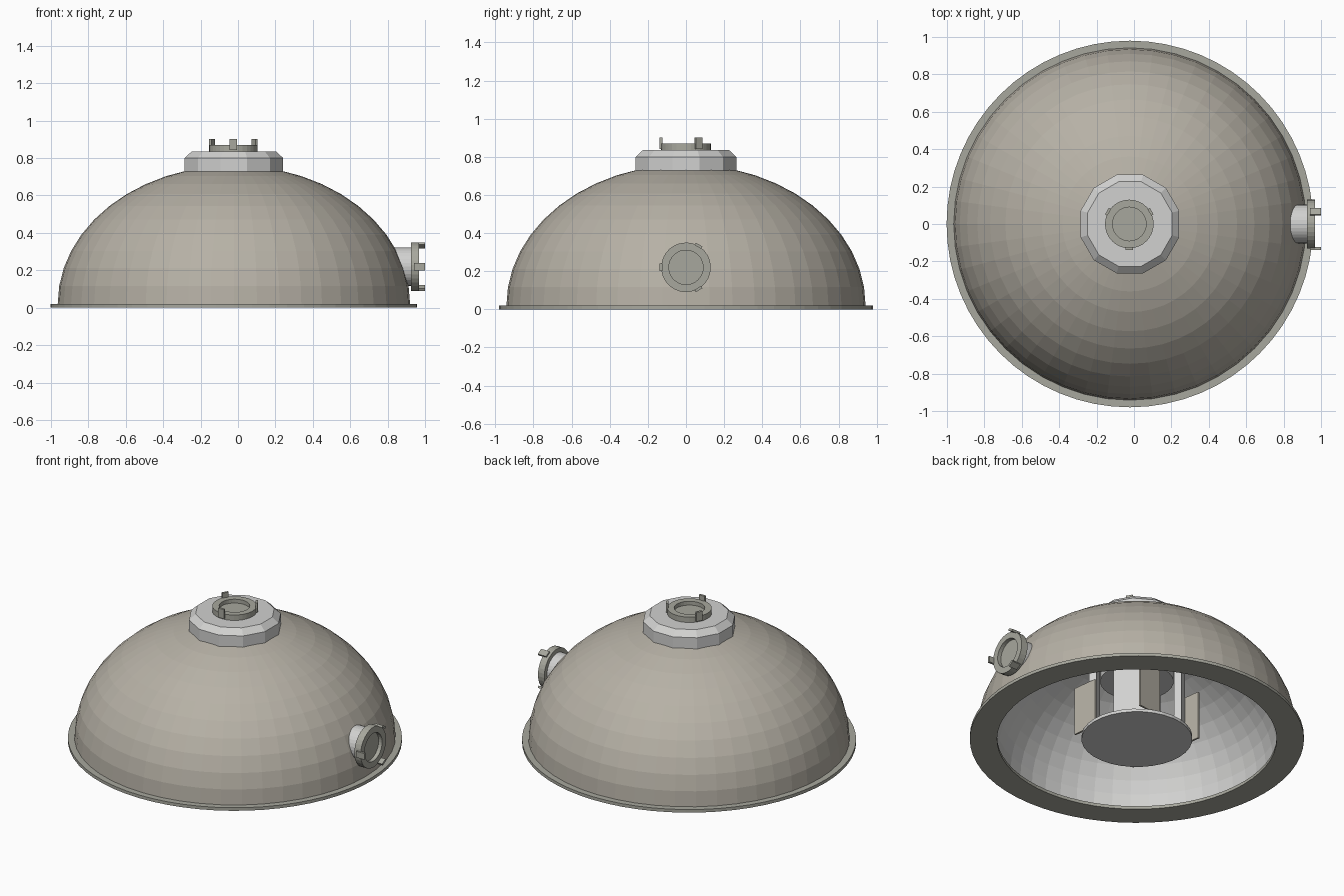
import bpy, math
from mathutils import Matrix, Vector

cube = bpy.data.objects.get("Cube")
if cube:
    bpy.data.objects.remove(cube, do_unlink=True)

CX = -0.022  # dome axis


def material(name, rgb):
    m = bpy.data.materials.new(name)
    m.use_nodes = True
    m.diffuse_color = (*rgb, 1)
    m.node_tree.nodes["Principled BSDF"].inputs["Base Color"].default_value = (*rgb, 1)
    return m


TAUPE = material("warm taupe", (0.47, 0.44, 0.38))
STONE = material("stone grey", (0.39, 0.39, 0.34))
LIGHT = material("light grey", (0.64, 0.64, 0.63))


def build(name, verts, faces, mats, place=Matrix()):
    me = bpy.data.meshes.new(name)
    me.from_pydata(verts, [], faces)
    for m in mats:
        me.materials.append(m)
    ob = bpy.data.objects.new(name, me)
    ob.matrix_world = place
    bpy.context.collection.objects.link(ob)
    return ob


def lathe(name, profile, sides, mats, place, loop=False, turn=0.0):
    """Spin (radius, height) points around z; points on the axis become poles."""
    verts, rings, faces = [], [], []
    for r, z in profile:
        n = 1 if r < 1e-6 else sides
        rings.append((len(verts), n))
        for i in range(n):
            a = turn + math.tau * i / sides
            verts.append((r * math.cos(a), r * math.sin(a), z))
    pairs = list(zip(rings, rings[1:]))
    if loop:
        pairs.append((rings[-1], rings[0]))
    for (a, na), (b, nb) in pairs:
        for i in range(sides):
            j = (i + 1) % sides
            f = [a + i % na, a + j % na, b + j % nb, b + i % nb]
            faces.append(list(dict.fromkeys(f)))
    return build(name, verts, faces, mats, place)


def box(name, size, centre, mat, place):
    x, y, z = (s / 2 for s in size)
    c = Vector(centre)
    verts = [c + Vector((i, j, k)) for i in (-x, x) for j in (-y, y) for k in (-z, z)]
    faces = [(0, 1, 3, 2), (4, 6, 7, 5), (0, 4, 5, 1), (2, 3, 7, 6), (0, 2, 6, 4), (1, 5, 7, 3)]
    return build(name, verts, faces, [mat], place)


axis = Matrix.Translation((CX, 0, 0))

# Base flange
lathe("base_flange", [(0.82, 0), (0.98, 0), (0.98, 0.02), (0.82, 0.02)], 64, [STONE], axis, loop=True)


# Dome shell, outer skin and lining
def quarter(radius, height, count=12):
    pts = []
    for i in range(count + 1):
        a = math.pi / 2 * i / count
        pts.append((radius * math.cos(a), 0.02 + height * math.sin(a)))
    pts[-1] = (0, pts[-1][1])
    return pts


lathe("dome_shell", quarter(0.942, 0.74), 48, [TAUPE], axis)
lining = lathe("dome_lining", quarter(0.835, 0.64), 48, [LIGHT], axis)
lining.data.flip_normals()

# Twelve-sided roof cap
lathe("roof_cap", [(0, 0.69), (0.273, 0.69), (0.273, 0.80), (0.234, 0.835), (0, 0.835)],
      12, [LIGHT], axis, turn=math.pi / 12)


# Docking port: recessed ring with three locking tabs
def port(name, place):
    lathe(name + "_ring", [(0, -0.01), (0.13, -0.01), (0.13, 0.035), (0.09, 0.035), (0.09, 0.01), (0, 0.01)],
          32, [STONE], place)
    for i in range(3):
        spin = Matrix.Rotation(math.radians(30 + 120 * i), 4, 'Z')
        box(f"{name}_tab_{i + 1}", (0.014, 0.04, 0.06), (0.131, 0, 0.037), STONE, place @ spin)


port("roof_port", Matrix.Translation((CX - 0.003, 0, 0.835)))

# Side port on a short neck, its axis pointing to +x
sideways = Matrix(((0, 0, 1, 0), (1, 0, 0, 0), (0, 1, 0, 0), (0, 0, 0, 1)))
side = Matrix.Translation((0.934, 0, 0.22)) @ sideways
lathe("side_neck", [(0, -0.11), (0.103, -0.11), (0.103, 0), (0, 0)], 32, [LIGHT], side)
port("side_port", side @ Matrix.Rotation(math.radians(30), 4, 'Z'))

# Inner core: floor disc, ceiling hub, four pillars with open door panels
lathe("core_floor", [(0, 0), (0.325, 0), (0.325, 0.02), (0, 0.02)], 32, [LIGHT], axis)
lathe("core_hub", [(0, 0.39), (0.215, 0.39), (0.215, 0.64), (0, 0.64)], 32, [LIGHT], axis)
for i in range(4):
    spin = axis @ Matrix.Rotation(math.radians(45 + 90 * i), 4, 'Z')
    box(f"core_pillar_{i + 1}", (0.045, 0.23, 0.60), (0.25, 0, 0.32), LIGHT, spin)
    hinge = spin @ Matrix.Translation((0.295, 0.10, 0.175)) @ Matrix.Rotation(math.radians(-38), 4, 'Z')
    box(f"core_door_{i + 1}", (0.165, 0.012, 0.31), (0, 0, 0), TAUPE, hinge)
